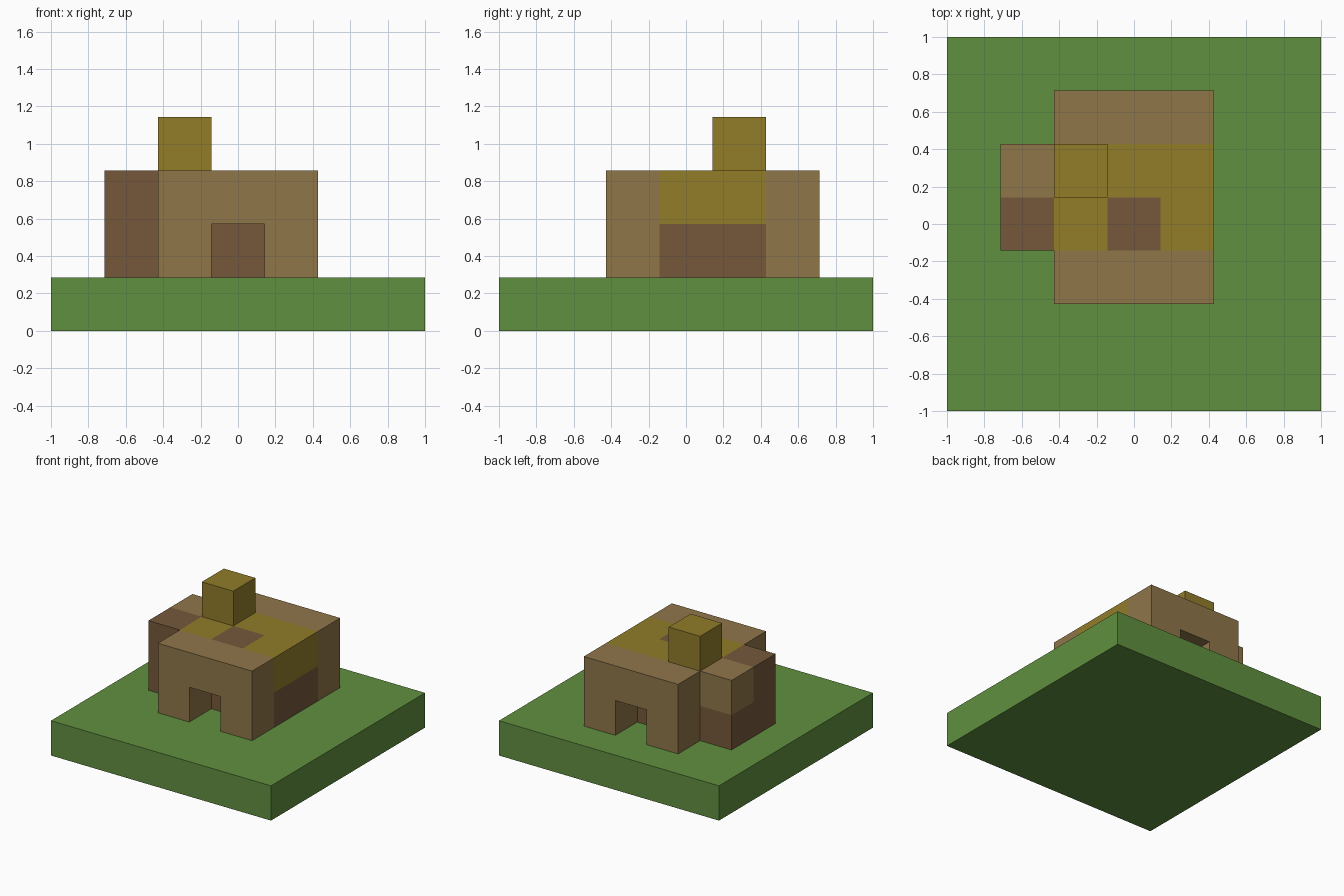
import bpy, bmesh
from itertools import product
from mathutils import Vector

cube = bpy.data.objects.get("Cube")
if cube:
    bpy.data.objects.remove(cube)

GRID = 7                 # cells along the ground slab
CELL = 2 / GRID


def material(name, rgb):
    linear = [(c / 255 / 12.92) if c < 11 else ((c / 255 + 0.055) / 1.055) ** 2.4 for c in rgb]
    mat = bpy.data.materials.new(name)
    mat.use_nodes = True
    mat.diffuse_color = (*linear, 1)
    mat.node_tree.nodes["Principled BSDF"].inputs["Base Color"].default_value = (*linear, 1)
    return mat


grass = material("grass green", (97, 144, 64))
tan = material("tan wood", (144, 118, 74))
brown = material("dark brown wood", (118, 89, 59))
ochre = material("ochre thatch", (146, 125, 42))


def block(x, y, z):
    """Cells filled by a box given as (start, end) ranges."""
    return set(product(range(*x), range(*y), range(*z)))


WIDE = (2, 5)
door_front, door_back, hatch = (3, 2, 1), (3, 5, 1), (3, 3, 2)

# Each part: cells and material
parts = {
    "ground": (block((0, GRID), (0, GRID), (0, 1)), grass),
    "front_wall": (block(WIDE, (2, 3), (1, 3)) - {door_front}, tan),
    "back_wall": (block(WIDE, (5, 6), (1, 3)) - {door_back}, tan),
    "inner_walls": (block(WIDE, (3, 5), (1, 2)), brown),
    "roof": (block(WIDE, (3, 5), (2, 3)) - {hatch}, ochre),
    "roof_hatch": ({hatch}, brown),
    "annex_walls": (block((1, 2), (3, 5), (1, 2)) | {(1, 3, 2)}, brown),
    "annex_top": ({(1, 4, 2)}, tan),
    "chimney": ({(2, 4, 3)}, ochre),
}
solid = set().union(*(cells for cells, _ in parts.values()))


def build(name, cells, mat):
    """Make one part, keeping only faces that touch open air."""
    bm = bmesh.new()
    for cell in cells:
        for axis, side in product(range(3), (0, 1)):
            step = [0, 0, 0]
            step[axis] = 2 * side - 1
            if tuple(c + s for c, s in zip(cell, step)) in solid:
                continue
            u, v = (axis + 1) % 3, (axis + 2) % 3
            ring = []
            for a, b in ((0, 0), (1, 0), (1, 1), (0, 1)):
                p = list(cell)
                p[axis] += side
                p[u] += a
                p[v] += b
                ring.append(bm.verts.new(Vector(p) * CELL - Vector((1, 1, 0))))
            bm.faces.new(ring if side else ring[::-1])
    bmesh.ops.remove_doubles(bm, verts=bm.verts, dist=CELL / 100)
    bmesh.ops.dissolve_limit(bm, angle_limit=0.01, verts=bm.verts, edges=bm.edges)
    mesh = bpy.data.meshes.new(name)
    bm.to_mesh(mesh)
    bm.free()
    mesh.materials.append(mat)
    bpy.context.collection.objects.link(bpy.data.objects.new(name, mesh))


for part_name, (part_cells, part_mat) in parts.items():
    build(part_name, part_cells, part_mat)
